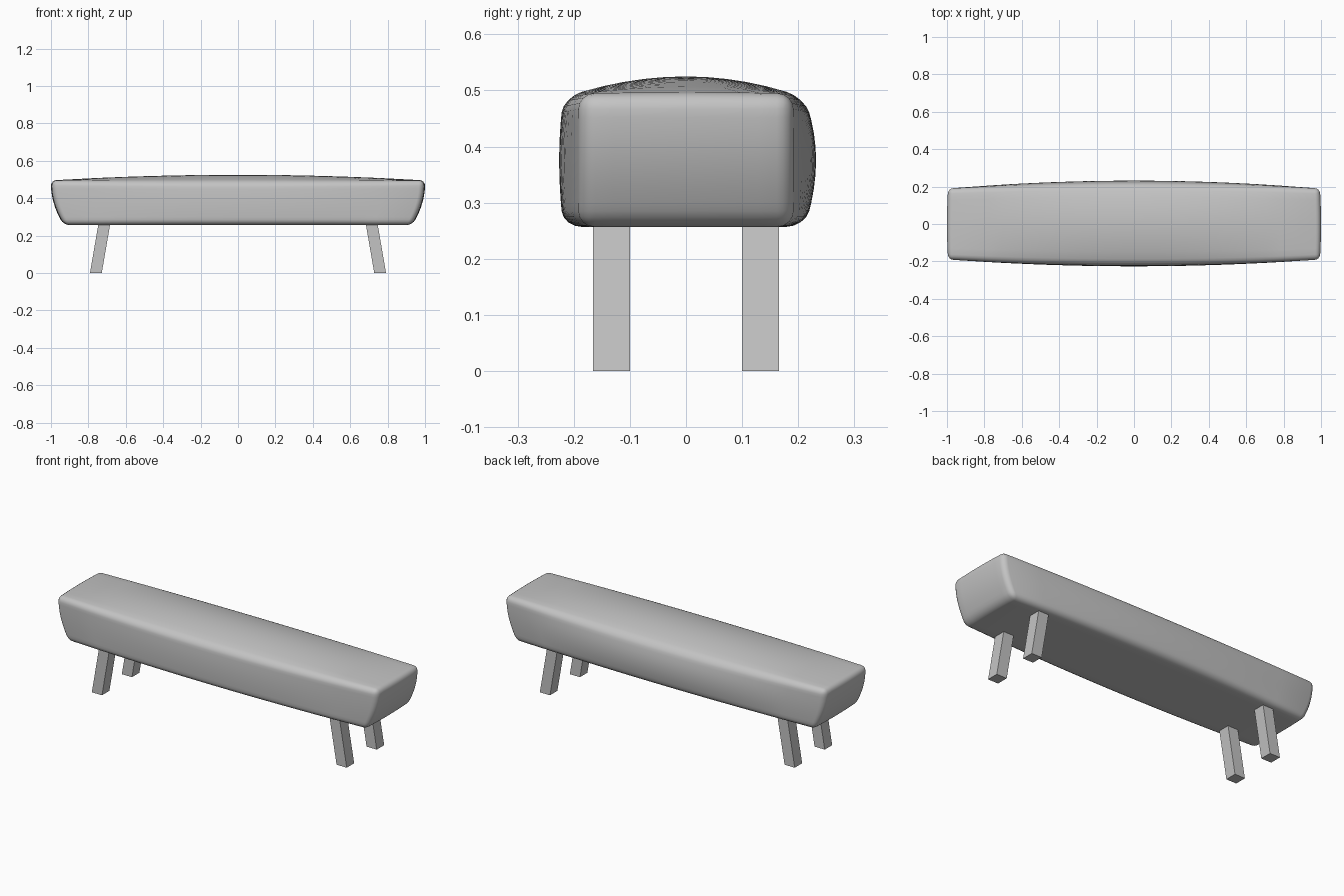
import bpy, bmesh
from mathutils import Vector

cube = bpy.data.objects.get("Cube")
if cube:
    bpy.data.objects.remove(cube, do_unlink=True)

grey = bpy.data.materials.new("plain grey")
grey.use_nodes = True
COLOR = (0.55, 0.55, 0.55, 1)
grey.diffuse_color = COLOR
grey.node_tree.nodes["Principled BSDF"].inputs["Base Color"].default_value = COLOR

LOW, HIGH, HALF_W = 0.257, 0.495, 0.19
MID, HALF_H = (LOW + HIGH) / 2, (HIGH - LOW) / 2


def add_object(name, bm, smooth=False):
    bmesh.ops.recalc_face_normals(bm, faces=bm.faces)
    mesh = bpy.data.meshes.new(name)
    bm.to_mesh(mesh)
    bm.free()
    mesh.materials.append(grey)
    for poly in mesh.polygons:
        poly.use_smooth = smooth
    obj = bpy.data.objects.new(name, mesh)
    bpy.context.collection.objects.link(obj)
    return obj


def slice_axis(bm, axis, half, center, count):
    """Cut evenly spaced loops across one axis."""
    normal = Vector((0, 0, 0))
    normal[axis] = 1
    for i in range(1, count):
        point = Vector((0, 0, 0))
        point[axis] = center + half * 0.85 * (2 * i / count - 1)
        geom = bm.verts[:] + bm.edges[:] + bm.faces[:]
        bmesh.ops.bisect_plane(bm, geom=geom, plane_co=point, plane_no=normal)


def pad_shape(co):
    """Swell the rounded box like upholstery and slant its ends."""
    u, v, t = co.x, co.y / HALF_W, (co.z - MID) / HALF_H
    swell = 1 - u * u
    crown = max(0, 1 - t * t)
    edge, belly = (0.11, 0.11) if v > 0 else (0.15, 0.04)
    drop = max(0, 0.46 - co.z)
    x = u * (1 - 0.05 * drop - 1.4 * drop ** 2 - 0.006 * v * v)
    y = co.y * (1 + swell * (edge + belly * crown))
    z = co.z + swell * max(0, t) * (0.03 - 0.038 * v * v)
    return Vector((x, y, z))


# Padded beam: rounded box, sliced finely, then swollen
bm = bmesh.new()
bmesh.ops.create_cube(bm, size=2)
for vert in bm.verts:
    vert.co = Vector((vert.co.x, vert.co.y * HALF_W, MID + vert.co.z * HALF_H))
bmesh.ops.bevel(bm, geom=bm.edges[:], offset=0.028, segments=4,
                profile=0.5, affect='EDGES', clamp_overlap=True)
slice_axis(bm, 0, 1, 0, 24)
slice_axis(bm, 1, HALF_W, 0, 10)
slice_axis(bm, 2, HALF_H, MID, 8)
for vert in bm.verts:
    vert.co = pad_shape(vert.co)
add_object("padded_beam", bm, smooth=True)

# Four splayed legs with level feet
LEG_TOP = 0.29
for side_x, name_x in ((1, "left"), (-1, "right")):
    for side_y, name_y in ((-1, "front"), (1, "back")):
        bm = bmesh.new()
        bmesh.ops.create_cube(bm, size=1)
        for vert in bm.verts:
            up = vert.co.z + 0.5
            vert.co = Vector((side_x * (0.76 - 0.05 * up) + vert.co.x * 0.063,
                              side_y * 0.133 + vert.co.y * 0.066,
                              up * LEG_TOP))
        add_object(f"{name_y}_{name_x}_leg", bm)
